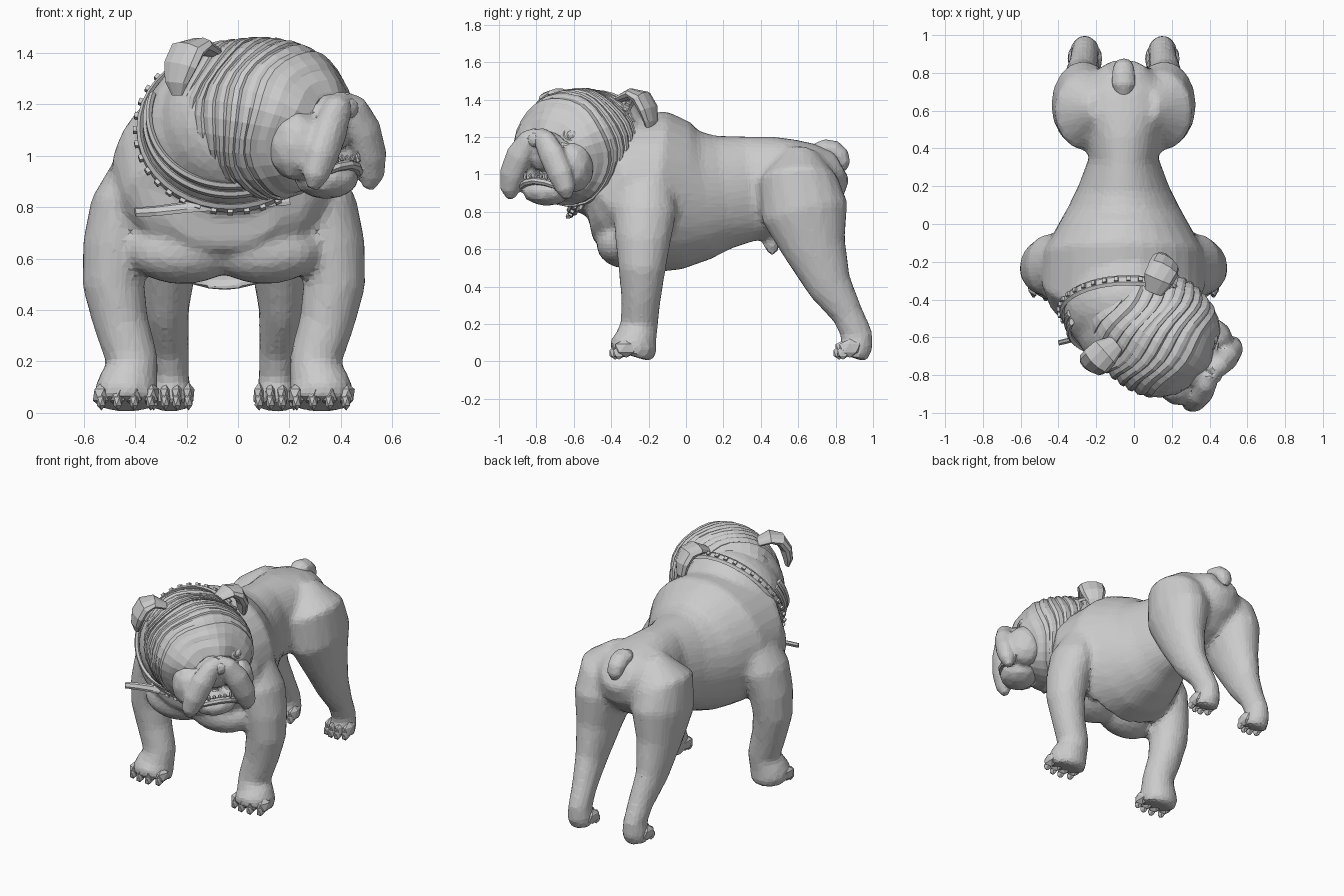
import bpy, bmesh, math
from math import sin, cos, pi
from mathutils import Vector, Matrix

if "Cube" in bpy.data.objects:
    bpy.data.objects.remove(bpy.data.objects["Cube"])

grey = bpy.data.materials.new("plain grey")
grey.use_nodes = True
COLOUR = (0.6, 0.6, 0.6, 1)
grey.diffuse_color = COLOUR
grey.node_tree.nodes["Principled BSDF"].inputs["Base Color"].default_value = COLOUR

X, Y, Z = Vector((1, 0, 0)), Vector((0, 1, 0)), Vector((0, 0, 1))
AXIS = -0.055                       # the trunk's centre plane
TURN = Matrix.Translation((-0.02, -0.48, 0)) @ Matrix.Rotation(math.radians(54), 4, 'Z')


def sweep(bm, pts, hint=X, sides=14, wave=0.0):
    """Skin elliptical rings (x, y, z, radius along hint, other radius) along a path."""
    rings = []
    for i, p in enumerate(pts):
        a, b = pts[max(i - 1, 0)], pts[min(i + 1, len(pts) - 1)]
        t = (Vector(b[:3]) - Vector(a[:3])).normalized()
        u = (hint - t * hint.dot(t)).normalized()
        v = t.cross(u)
        ring = []
        for k in range(sides):
            a = 2 * pi * k / sides
            ring.append(bm.verts.new(Vector(p[:3]) + u * p[3] * cos(a) + v * p[4] * sin(a)
                                     + t * wave * sin(5 * a + i * 0.2)))
        rings.append(ring)
    for r, q in zip(rings, rings[1:]):
        for k in range(sides):
            n = (k + 1) % sides
            bm.faces.new((r[k], r[n], q[n], q[k]))
    bm.faces.new(rings[0][::-1])
    bm.faces.new(rings[-1])


def ball(bm, loc, size, rot=None, detail=2):
    m = Matrix.Translation(loc) @ (rot or Matrix()) @ Matrix.Diagonal((*size, 1))
    bmesh.ops.create_icosphere(bm, subdivisions=detail, radius=1, matrix=m)


def finish(name, bm, matrix=Matrix(), voxel=0, keep=1.0, soft=4):
    bmesh.ops.recalc_face_normals(bm, faces=bm.faces)
    me = bpy.data.meshes.new(name)
    bm.to_mesh(me)
    bm.free()
    ob = bpy.data.objects.new(name, me)
    bpy.context.collection.objects.link(ob)
    ob.matrix_world = matrix
    me.materials.append(grey)
    if voxel:
        mod = ob.modifiers.new("blend", 'REMESH')
        mod.mode, mod.voxel_size = 'VOXEL', voxel
        mod = ob.modifiers.new("soften", 'SMOOTH')
        mod.factor, mod.iterations = 0.5, soft
        mod = ob.modifiers.new("facets", 'DECIMATE')
        mod.ratio = keep


# trunk, neck and legs blended into one skin
bm = bmesh.new()
trunk = [(-.52, .2, .76, .12), (-.47, .32, .77, .2), (-.4, .4, .81, .28), (-.3, .44, .92, .42),
         (-.15, .43, .905, .435), (0, .345, .885, .395), (.1, .29, .89, .345), (.2, .24, .905, .305),
         (.35, .185, .925, .28), (.5, .21, .935, .27), (.65, .25, .965, .23), (.76, .2, 1.01, .17),
         (.83, .1, 1.05, .09)]
sweep(bm, [(AXIS, y, z, rx, rz) for y, rx, z, rz in trunk], sides=28)
tilt = Matrix.Rotation(math.radians(62.6), 4, 'X')
ball(bm, (-.03, -.45, 1.1), (.345, .335, .27), tilt, 3)
ball(bm, (-.015, -.53, 1.11), (.3, .28, .3), None, 3)
front = [(1.02, .3, -.2, .09, .12), (.8, .39, -.22, .13, .17), (.65, .42, -.23, .13, .15),
         (.5, .43, -.235, .122, .128), (.35, .4, -.24, .108, .108), (.2, .355, -.25, .102, .1),
         (.13, .37, -.265, .115, .11), (.08, .38, -.28, .125, .13), (.03, .38, -.295, .12, .115)]
rear = [(1.1, .1, .62, .1, .1), (.97, .19, .6, .185, .215), (.8, .215, .635, .17, .235),
        (.6, .225, .69, .125, .17), (.4, .225, .77, .09, .12), (.25, .21, .865, .075, .085),
        (.14, .205, .915, .07, .085), (.08, .205, .91, .08, .09), (.02, .205, .89, .08, .08)]
for side in (-1, 1):
    for leg in (front, rear):
        sweep(bm, [(AXIS + side * x, y, z, rx, ry) for z, x, y, rx, ry in leg], sides=16)
    # chest muscle beside the breastbone
    ball(bm, (AXIS + side * .16, -.34, .63), (.22, .14, .13), None, 3)
ball(bm, (AXIS, .46, .65), (.04, .05, .09))
# seat below the tail
ball(bm, (AXIS, .77, .97), (.08, .075, .14))
finish("body", bm, voxel=.022, keep=.3)

# toes with blunt claws
bm = bmesh.new()
for side in (-1, 1):
    for off, y, wide, long in ((.38, -.35, .064, .07), (.205, .845, .045, .065)):
        for k in range(4):
            s = k - 1.5
            x = AXIS + side * off + s * wide
            back = abs(s) * .02
            ball(bm, (x, y + back, .07), (wide * .58, long, .05), detail=1)
            ball(bm, (x, y + back - long * .55, .045), (.02, .035, .036), detail=1)
finish("paws", bm)

# tail stub
bm = bmesh.new()
sweep(bm, [(AXIS, .68, 1.13, .04, .03), (AXIS, .74, 1.14, .065, .05), (AXIS, .79, 1.13, .062, .052),
           (AXIS, .825, 1.1, .058, .05), (AXIS, .84, 1.06, .05, .04), (AXIS, .84, 1.02, .02, .02)], sides=12)
finish("tail", bm, voxel=.014, keep=.4, soft=2)

# skull with overlapping skin folds
profile = [(-.16, .2, 1.19, .2), (-.06, .285, 1.18, .27), (.08, .32, 1.155, .305), (.2, .325, 1.14, .31),
           (.3, .305, 1.125, .295), (.37, .265, 1.11, .255), (.42, .21, 1.1, .2), (.45, .13, 1.09, .13)]


def at(f):
    for a, b in zip(profile, profile[1:]):
        if f <= b[0]:
            w = (f - a[0]) / (b[0] - a[0])
            return [p + (q - p) * w for p, q in zip(a, b)]


bm = bmesh.new()
rings = []
STEP = .05
for i in range(13):
    for part, grow in ((0, .985), (.55, 1.025), (.92, 1.015)):
        f = -.16 + (i + part) * STEP
        if f < .45:
            f, w, z, h = at(f)
            grow = grow if f < .33 else 1
            rings.append((0, -f, z, w * grow, h * grow))
sweep(bm, rings, sides=30, wave=.011)
finish("head", bm, TURN)

# muzzle: nose bridge, hanging lips, chin and cheeks
bm = bmesh.new()
ball(bm, (0, -.46, 1.13), (.14, .09, .12))
for s in (-1, 1):
    sweep(bm, [(0, -.52, 1.21, .05, .045), (s * .05, -.54, 1.185, .055, .06), (s * .11, -.55, 1.1, .062, .075),
               (s * .16, -.545, 1.0, .06, .072), (s * .185, -.53, .92, .05, .055),
               (s * .185, -.52, .87, .02, .025)], hint=Y, sides=12)
    ball(bm, (s * .16, -.42, 1.04), (.1, .12, .14))
ball(bm, (0, -.45, .91), (.14, .12, .08))
finish("muzzle", bm, TURN, .014, .5, 2)

# nose, lower lip and teeth
bm = bmesh.new()
ball(bm, (0, -.56, 1.185), (.055, .03, .04))
for s in (-1, 1):
    ball(bm, (s * .035, -.567, 1.18), (.028, .025, .028), detail=1)
finish("nose", bm, TURN)
bm = bmesh.new()
sweep(bm, [(x, -.555 + x * x * 3, .965 - x * x * 2, .025, .02) for x in (-.12, -.06, 0, .06, .12)], hint=Y, sides=8)
for x in (-.07, -.035, 0, .035, .07):
    ball(bm, (x, -.55, .99), (.012, .01, .025 if abs(x) > .05 else .015), detail=1)
finish("lower_lip", bm, TURN)

# eyes with lids, and curved folds around them
for s, label in ((-1, "right"), (1, "left")):
    c = Vector((s * .15, -.425, 1.21))
    out = Vector((s * .45, -.85, .3)).normalized()
    across = Z.cross(out).normalized()
    up = out.cross(across)
    bm = bmesh.new()
    ball(bm, c, (.034, .034, .03))
    finish(label + "_eye", bm, TURN)
    bm = bmesh.new()
    for radius, thick, sink, span in ((.04, .013, .008, 2), (.075, .02, -.01, 1.25), (.115, .02, -.035, 1.2)):
        arc = []
        for k in range(13):
            a = pi / 2 + (k / 12 - .5) * pi * span
            p = c + across * radius * 1.15 * cos(a) + up * radius * .9 * sin(a) + out * sink
            t = thick * (1 if span == 2 else .35 + .65 * sin(pi * k / 12))
            arc.append((*p, t, t))
        sweep(bm, arc, hint=out, sides=6)
    # pouch below the eye running to the muzzle
    sweep(bm, [(s * .23, -.37, 1.16, .015, .02), (s * .17, -.43, 1.13, .03, .035), (s * .09, -.47, 1.16, .03, .03),
               (s * .04, -.47, 1.22, .01, .015)], hint=Y, sides=8)
    finish(label + "_eyelids", bm, TURN)

    # folded ear flap
    bm = bmesh.new()
    sweep(bm, [(s * .17, -.03, 1.4, .05, .02), (s * .24, -.01, 1.43, .08, .03), (s * .3, .0, 1.41, .085, .04),
               (s * .335, .01, 1.35, .08, .035), (s * .345, .02, 1.285, .055, .028),
               (s * .34, .02, 1.235, .025, .012)], hint=Y, sides=10)
    finish(label + "_ear", bm, TURN)

# collar, throat folds and square studs
centre = Vector((-.03, -.455, 1.1))
V = Vector((0, -.46, -.89))
normal = X.cross(V)


def around(a, radius):
    return centre + X * radius * cos(a) + V * radius * .97 * sin(a)


def band(bm, radius, shift, flat, wide, start=0, end=2 * pi):
    turns = [start + (end - start) * k / 40 for k in range(41)]
    sweep(bm, [(*(around(a, radius) + normal * shift), wide, flat) for a in turns], hint=normal, sides=6)


bm = bmesh.new()
band(bm, .352, 0, .014, .03)
finish("collar", bm)
bm = bmesh.new()
for k in range(36):
    a = 2 * pi * k / 36
    spin = tilt @ Matrix.Rotation(-a, 4, 'Z')
    place = Matrix.Translation(around(a, .366)) @ spin @ Matrix.Diagonal((.024, .022, .022, 1))
    bmesh.ops.create_cube(bm, size=1, matrix=place)
finish("collar_studs", bm)
bm = bmesh.new()
for k in range(2):
    band(bm, .328 - k * .012, -.07 - k * .05, .014, .022, pi * .3, pi * 1.1)
finish("throat_folds", bm)

# loose strap end
bm = bmesh.new()
sweep(bm, [(.2, -.56, .83, .024, .009), (.0, -.6, .815, .024, .009), (-.2, -.61, .8, .024, .009),
           (-.32, -.61, .785, .022, .012), (-.4, -.63, .78, .02, .012)], hint=Vector((0, .5, 1)), sides=6)
finish("collar_strap", bm)
